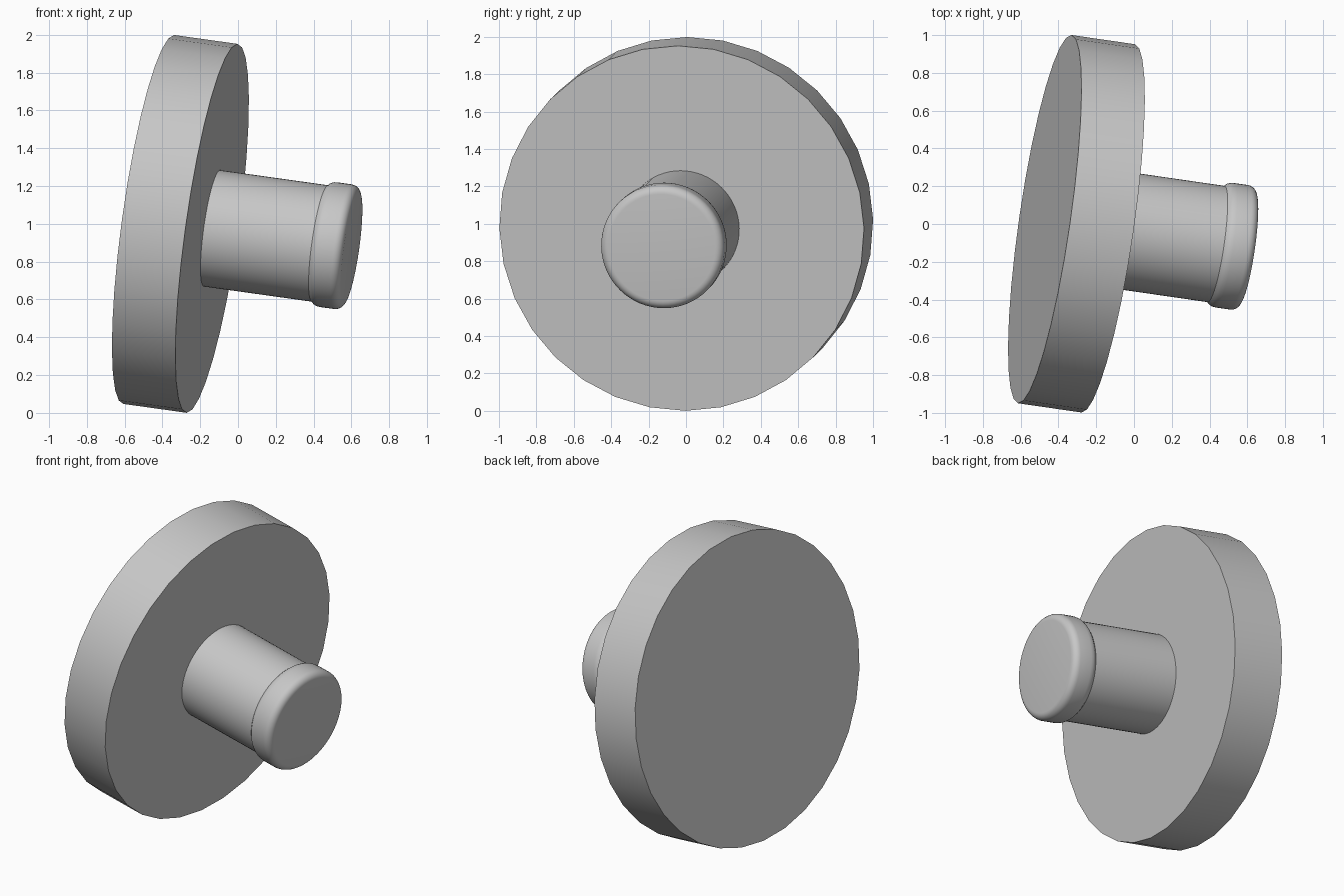
import bpy, bmesh, math
from mathutils import Vector, Matrix

cube = bpy.data.objects.get("Cube")
if cube:
    bpy.data.objects.remove(cube, do_unlink=True)

grey = bpy.data.materials.new("light grey")
grey.use_nodes = True
colour = (0.57, 0.57, 0.57, 1)
grey.diffuse_color = colour
grey.node_tree.nodes["Principled BSDF"].inputs["Base Color"].default_value = colour

# Tilted frame: local z runs along the shared axis, origin on the disc's outer face
axis = Vector((1, -0.145, -0.14)).normalized()
up = (Vector((0, 0, 1)) - axis * axis.z).normalized()
side = axis.cross(up)
frame = Matrix((up, side, axis)).transposed().to_4x4()
frame.translation = (-0.137, -0.023, 0.976)


def lathe(name, profile, segments):
    """Solid of revolution from (radius, height) points, capped at both ends."""
    bm = bmesh.new()
    rings = []
    for r, h in profile:
        angles = [2 * math.pi * i / segments for i in range(segments)]
        rings.append([bm.verts.new((r * math.cos(a), r * math.sin(a), h)) for a in angles])
    for low, high in zip(rings, rings[1:]):
        for i in range(segments):
            j = (i + 1) % segments
            bm.faces.new((low[i], low[j], high[j], high[i]))
    bm.faces.new(rings[0][::-1])
    bm.faces.new(rings[-1])
    bm.transform(frame)
    mesh = bpy.data.meshes.new(name)
    bm.to_mesh(mesh)
    bm.free()
    mesh.materials.append(grey)
    obj = bpy.data.objects.new(name, mesh)
    bpy.context.collection.objects.link(obj)
    bpy.ops.object.select_all(action='DESELECT')
    obj.select_set(True)
    bpy.context.view_layer.objects.active = obj
    bpy.ops.object.shade_smooth_by_angle(angle=math.radians(30))
    return obj


# Wide disc
lathe("disc", [(0.985, -0.342), (0.985, 0)], 32)

# Stem with a flared collar and a rounded end
end, collar_radius, round_radius = 0.752, 0.333, 0.045
profile = [(0.311, -0.02), (0.311, 0.583), (0.325, 0.598), (0.331, 0.612), (collar_radius, 0.63)]
for k in range(7):
    a = math.pi / 2 * k / 6
    profile.append((collar_radius - round_radius * (1 - math.cos(a)),
                    end - round_radius * (1 - math.sin(a))))
lathe("stem", profile, 64)
